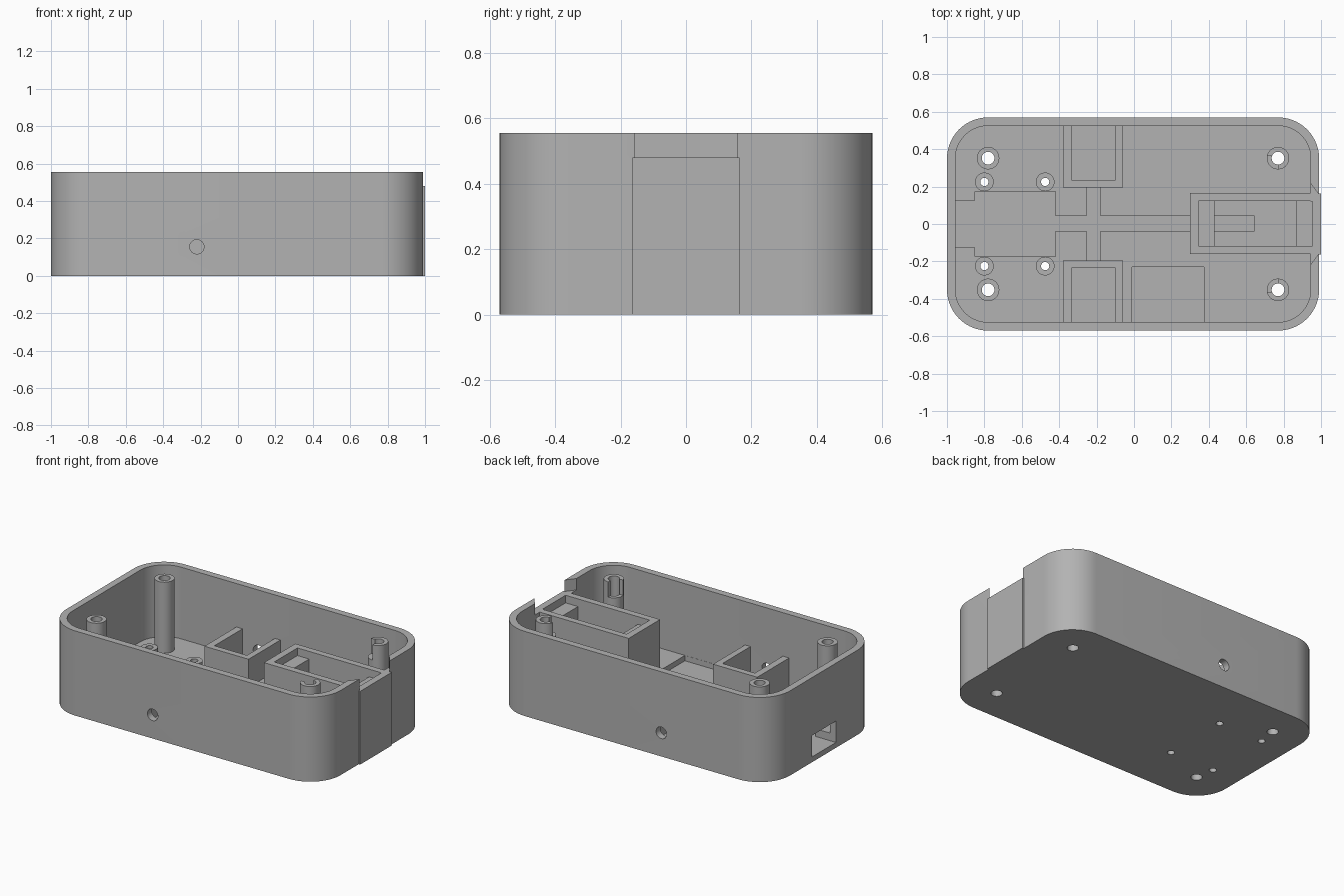
import bpy, bmesh, math
from mathutils import Matrix

cube = bpy.data.objects.get("Cube")
if cube:
    bpy.data.objects.remove(cube)

grey = bpy.data.materials.new("plain_grey")
grey.use_nodes = True
colour = (0.45, 0.45, 0.45, 1)
grey.diffuse_color = colour
grey.node_tree.nodes["Principled BSDF"].inputs["Base Color"].default_value = colour

FLOOR, RIM, RECESS = 0.085, 0.555, 0.035


def finish(name, bm):
    bmesh.ops.recalc_face_normals(bm, faces=bm.faces)
    mesh = bpy.data.meshes.new(name)
    bm.to_mesh(mesh)
    bm.free()
    mesh.materials.append(grey)
    ob = bpy.data.objects.new(name, mesh)
    bpy.context.collection.objects.link(ob)
    return ob


def box(name, x0, x1, y0, y1, z0, z1):
    bm = bmesh.new()
    bmesh.ops.create_cube(bm, size=1)
    bmesh.ops.scale(bm, vec=(x1 - x0, y1 - y0, z1 - z0), verts=bm.verts)
    bmesh.ops.translate(bm, vec=((x0 + x1) / 2, (y0 + y1) / 2, (z0 + z1) / 2), verts=bm.verts)
    return finish(name, bm)


def prism(name, points, z0, z1):
    bm = bmesh.new()
    base = bm.faces.new([bm.verts.new((x, y, z0)) for x, y in points])
    top = bmesh.ops.extrude_face_region(bm, geom=[base])["geom"]
    bmesh.ops.translate(bm, vec=(0, 0, z1 - z0),
                        verts=[v for v in top if isinstance(v, bmesh.types.BMVert)])
    return finish(name, bm)


def rounded(x0, x1, y0, y1, r, steps=14):
    points = []
    corners = [(x1 - r, y1 - r), (x0 + r, y1 - r), (x0 + r, y0 + r), (x1 - r, y0 + r)]
    for i, (cx, cy) in enumerate(corners):
        for k in range(steps + 1):
            a = math.pi / 2 * (i + k / steps)
            points.append((cx + r * math.cos(a), cy + r * math.sin(a)))
    return points


def cylinder(name, x, y, r, z0, z1):
    bm = bmesh.new()
    bmesh.ops.create_cone(bm, cap_ends=True, segments=32, radius1=r, radius2=r, depth=z1 - z0,
                          matrix=Matrix.Translation((x, y, (z0 + z1) / 2)))
    return finish(name, bm)


def cut(ob, cutters):
    # Carve each cutter out of the part, then discard the cutter
    bpy.context.view_layer.objects.active = ob
    for cutter in cutters:
        mod = ob.modifiers.new("cut", "BOOLEAN")
        mod.operation = "DIFFERENCE"
        mod.solver = "EXACT"
        mod.object = cutter
        bpy.ops.object.modifier_apply(modifier=mod.name)
        bpy.data.objects.remove(cutter)


# Screw posts: x, y, outer radius, hole radius, top height, clipped
posts = []
for s in (-1, 1):
    posts += [(-0.78, s * 0.352, 0.06, 0.034, 0.55, False),
              (0.77, s * 0.352, 0.06, 0.034, 0.55, True),
              (-0.80, s * 0.225, 0.05, 0.022, 0.14, False),
              (-0.475, s * 0.225, 0.05, 0.022, 0.14, False)]

# Tray shell
parts = []
shell = prism("case_shell", rounded(-1, 0.99, -0.57, 0.57, 0.22), 0, RIM)
cutters = [
    prism("cavity", rounded(-0.955, 0.945, -0.525, 0.525, 0.175), FLOOR, 1),
    box("port_hole", -1.1, -0.84, -0.125, 0.125, RECESS, 0.175),
    box("board_recess", -0.85, -0.42, -0.175, 0.175, RECESS, 0.3),
    box("long_channel", -0.43, 0.645, -0.038, 0.042, RECESS, 0.2),
    box("cross_channel", -0.255, -0.18, -0.3, 0.3, RECESS, 0.2),
    box("floor_pocket", -0.01, 0.375, -0.524, -0.23, 0.05, 0.3),
    prism("rim_notch", [(0.93, -0.235), (1.01, -0.13), (1.01, 0.13), (0.93, 0.235)], 0.48, 1),
    box("holder_end", 0.8, 0.955, -0.12, 0.12, 0.43, 1),
]
for s in (-1, 1):
    cutters.append(box("button_pocket", -0.335, -0.10, *sorted((s * 0.235, s * 0.524)), RECESS, 0.3))
bm = bmesh.new()
bmesh.ops.create_cone(bm, cap_ends=True, segments=32, radius1=0.038, radius2=0.038, depth=2,
                      matrix=Matrix.Translation((-0.22, 0, 0.155)) @ Matrix.Rotation(math.pi / 2, 4, "X"))
cutters.append(finish("side_holes", bm))
cutters += [cylinder("screw_hole", x, y, h, -1, 1) for x, y, r, h, top, clip in posts]
cut(shell, cutters)
parts.append(shell)

# Posts with through holes, two of them clipped at the top
for x, y, r, h, top, clip in posts:
    post = cylinder("screw_post", x, y, r, FLOOR - 0.01, top)
    tools = [cylinder("screw_hole", x, y, h, -1, 1)]
    if clip:
        s = math.copysign(1, y)
        tools.append(box("clip", x - 0.1, x, *sorted((y + s * 0.012, y - s * 0.1)), 0.45, 1))
    cut(post, tools)
    parts.append(post)

# U-shaped brackets against both long walls
for s, name in ((-1, "front_bracket"), (1, "rear_bracket")):
    bracket = box(name, -0.38, -0.06, *sorted((s * 0.195, s * 0.53)), FLOOR, 0.27)
    cut(bracket, [box("gap", -0.335, -0.10, *sorted((s * 0.235, s * 0.6)), 0, 1)])
    parts.append(bracket)

# Tall holder at the +x end with a ledge at each end of its pocket
holder = box("end_holder", 0.30, 0.96, -0.16, 0.165, FLOOR, 0.48)
cut(holder, [box("pocket", 0.345, 0.955, -0.117, 0.123, 0.43, 1),
             box("well", 0.43, 0.865, -0.117, 0.123, 0, 1)])
parts.append(holder)

# Slightly proud plate on the outside of that end
parts.append(box("end_plate", 0.96, 1.0, -0.163, 0.163, 0, 0.48))

bpy.ops.object.select_all(action="DESELECT")
for ob in parts:
    ob.select_set(True)
bpy.context.view_layer.objects.active = shell
bpy.ops.object.shade_smooth_by_angle(angle=math.radians(30))
